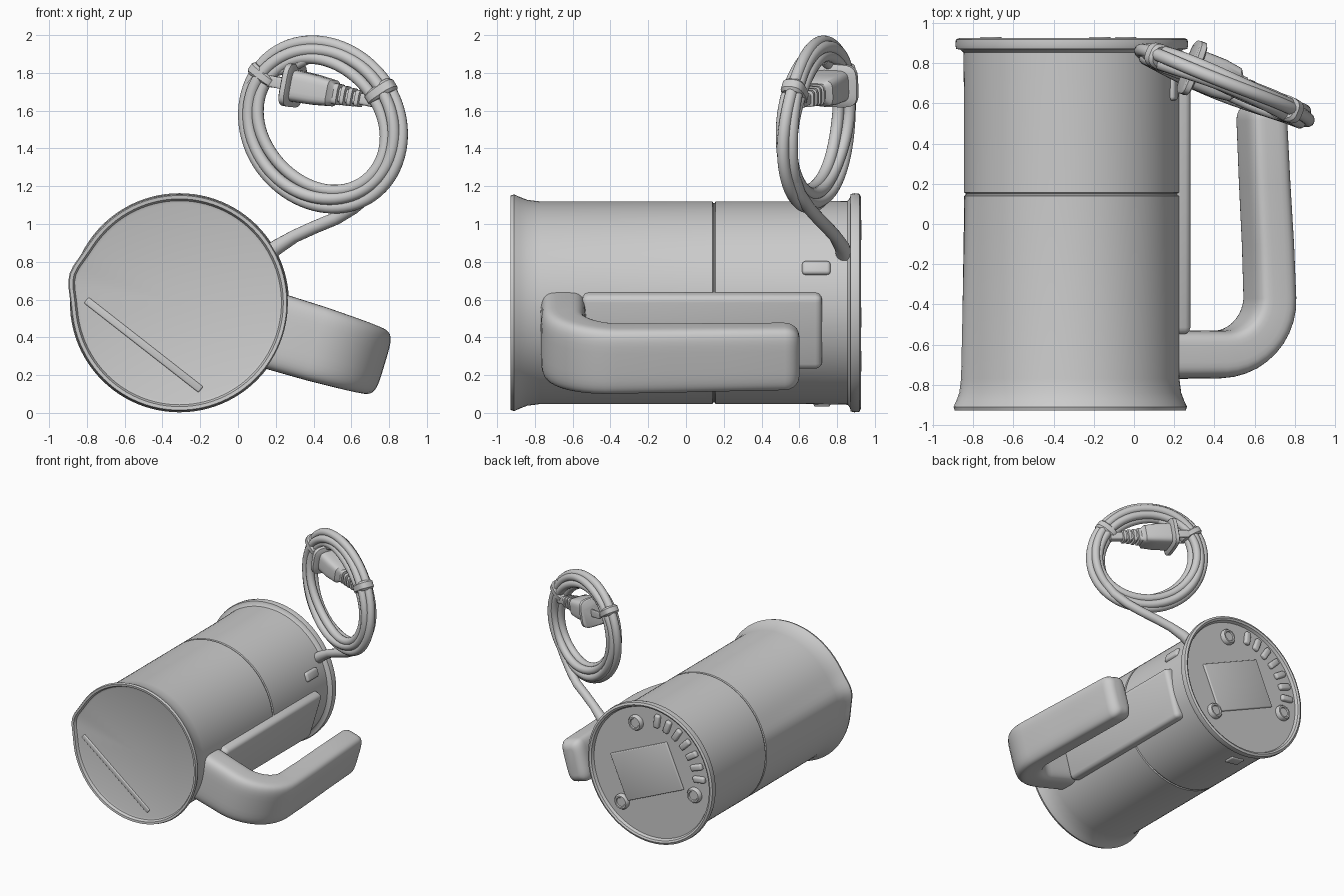
import bpy, bmesh, math
from mathutils import Vector, Matrix

if "Cube" in bpy.data.objects:
    bpy.data.objects.remove(bpy.data.objects["Cube"])

CX, CZ = -0.31, 0.583          # axis of the can (runs along y)
TILT = math.radians(16.7)      # handle leans below horizontal
RAD = Vector((math.cos(TILT), 0, -math.sin(TILT)))
TAN = Vector((math.sin(TILT), 0, math.cos(TILT)))


def finish(name, bm):
    bmesh.ops.recalc_face_normals(bm, faces=bm.faces)
    me = bpy.data.meshes.new(name)
    bm.to_mesh(me)
    bm.free()
    ob = bpy.data.objects.new(name, me)
    bpy.context.collection.objects.link(ob)
    return ob


def skin(name, rings, closed=False):
    bm = bmesh.new()
    vs = [[bm.verts.new(p) for p in r] for r in rings]
    n = len(vs[0])
    for i in range(len(vs) if closed else len(vs) - 1):
        a, b = vs[i], vs[(i + 1) % len(vs)]
        for j in range(n):
            bm.faces.new((a[j], a[(j + 1) % n], b[(j + 1) % n], b[j]))
    if not closed:
        bm.faces.new(vs[0])
        bm.faces.new(vs[-1])
    return finish(name, bm)


def lathe(name, profile, x, z, n=72, bulge=None):
    """Profile of (radius, y) turned about a y axis through x, z."""
    rings = []
    for r, y in profile:
        ring = []
        for j in range(n):
            a = 2 * math.pi * j / n
            rr = r + (bulge(a, r, y) if bulge else 0)
            ring.append((x + rr * math.cos(a), y, z + rr * math.sin(a)))
        rings.append(ring)
    return skin(name, rings)


def sweep(name, path, sizes, side, power=1.0, n=16, closed=False):
    """Rounded section (half sizes along side / across) swept along a path."""
    path = [Vector(p) for p in path]
    m, rings = len(path), []
    for i, p in enumerate(path):
        if closed:
            t = path[(i + 1) % m] - path[i - 1]
        else:
            t = path[min(i + 1, m - 1)] - path[max(i - 1, 0)]
        t.normalize()
        s = (side - t * side.dot(t)).normalized()
        o = t.cross(s)
        hs, ho = sizes[i] if isinstance(sizes, list) else sizes
        ring = []
        for j in range(n):
            a = 2 * math.pi * (j + 0.5) / n
            c, d = math.cos(a), math.sin(a)
            ring.append(p + s * hs * math.copysign(abs(c) ** power, c)
                        + o * ho * math.copysign(abs(d) ** power, d))
        rings.append(ring)
    return skin(name, rings, closed)


def box(name, loc, size, angle=0.0, bevel=0.01):
    bm = bmesh.new()
    bmesh.ops.create_cube(bm, size=1)
    bmesh.ops.scale(bm, vec=size, verts=bm.verts)
    bmesh.ops.bevel(bm, geom=bm.edges[:], offset=bevel, segments=3,
                    affect='EDGES', profile=0.5)
    bm.transform(Matrix.Translation(loc) @ Matrix.Rotation(angle, 4, 'Y'))
    return finish(name, bm)


# can body with flared rims, seam groove and a small pouring lip
def lip(a, r, y):
    if r < 0.52 or y > -0.76:
        return 0
    return 0.028 * math.exp(-((a - math.radians(166)) / 0.17) ** 2)


lathe("can_body", [
    (0.01, -0.9), (0.525, -0.9), (0.54, -0.905), (0.55, -0.926), (0.568, -0.928),
    (0.574, -0.91), (0.56, -0.88), (0.545, -0.84), (0.536, -0.77), (0.536, 0.14),
    (0.528, 0.145), (0.528, 0.152), (0.536, 0.157), (0.536, 0.6), (0.54, 0.855),
    (0.555, 0.868), (0.575, 0.872), (0.58, 0.89), (0.577, 0.918), (0.56, 0.926),
    (0.545, 0.918), (0.535, 0.895), (0.01, 0.895)], CX, CZ, 96, lip)

# crease across the front lid
box("lid_ridge", (-0.5, -0.9, 0.36), (0.77, 0.02, 0.04), math.radians(38), 0.008)

# handle mounting strip and the open-ended handle
centre = Vector((CX, 0, CZ))
box("handle_strip", centre + RAD * 0.49 + Vector((0, 0.085, 0)),
    (0.15, 1.27, 0.41), TILT, 0.035)

track = [(0.45, -0.65), (0.6, -0.65), (0.75, -0.65)]
track += [(0.75 + 0.28 * math.sin(a), -0.37 - 0.28 * math.cos(a))
          for a in [math.pi / 2 * k / 10 for k in range(1, 11)]]
track += [(1.02, -0.1), (1.003, 0.2), (0.988, 0.52)]
sizes = []
for i in range(len(track)):
    f = i / (len(track) - 1)
    sizes.append((0.205 - 0.032 * f, 0.122 - 0.022 * f))
for k in range(1, 6):                    # rounded tip
    a = math.pi / 2 * k / 5
    inset = 0.065 * (1 - math.cos(a))
    track.append((0.987, 0.52 + 0.08 * math.sin(a)))
    sizes.append((0.173 - inset, 0.1 - inset))
sweep("handle", [centre + RAD * r + Vector((0, y, 0)) for r, y in track],
      sizes, TAN, 0.45, 40)

# side switch and underside pad
box("side_switch", (0.19, 0.69, 0.765), (0.05, 0.15, 0.075), math.radians(-19), 0.018)
box("underside_pad", (-0.39, 0.72, 0.06), (0.12, 0.09, 0.04), math.radians(8), 0.012)

# rear plate: label panel, three feet, vent bumps
box("rear_panel", (CX + 0.04, 0.895, CZ), (0.57, 0.03, 0.39), math.radians(24), 0.008)
for k, deg in enumerate((110, 229, 349)):
    a = math.radians(deg)
    lathe(f"rear_foot_{k + 1}", [(0.062, 0.88), (0.062, 0.915), (0.052, 0.93),
                                 (0.04, 0.93), (0.035, 0.922), (0.005, 0.922)],
          CX - 0.41 * math.cos(a), CZ + 0.41 * math.sin(a), 28)
for k in range(7):
    a = math.radians(8 + 12.5 * k)
    box(f"vent_rib_{k + 1}", (CX - 0.45 * math.cos(a), 0.9, CZ + 0.45 * math.sin(a)),
        (0.11, 0.045, 0.05), a, 0.015)

# coiled cord, lying in a slanted plane
HUB = Vector((0.45, 0.69, 1.527))
NORMAL = Vector((0.4, 1, -0.05)).normalized()


def coil_point(a, off, depth):
    tilt = math.radians(125)
    u, v = (0.49 - off) * math.cos(a), (0.43 - off) * math.sin(a)
    dx = u * math.cos(tilt) - v * math.sin(tilt)
    dz = u * math.sin(tilt) + v * math.cos(tilt)
    return HUB + Vector((dx, -0.4 * dx + 0.05 * dz, dz)) + NORMAL * depth


layers = [(0.032, 0.0), (0.06, 0.026), (0.07, -0.026), (0.098, 0.024), (0.118, -0.018)]
for k, (off, depth) in enumerate(layers):
    pts = []
    for i in range(80):
        a = 2 * math.pi * i / 80
        pts.append(coil_point(a, off + 0.008 * math.sin(2 * a + k) * (k > 0),
                              depth + 0.006 * math.sin(3 * a + 2 * k)))
    sweep(f"cord_loop_{k + 1}", pts, (0.032, 0.032), NORMAL, 1, 14, True)

# cord from the can up to the coil
sweep("cord_tail", [(0.14, 0.84, 0.83), (0.21, 0.825, 0.88), (0.3, 0.79, 0.935),
                    (0.41, 0.745, 0.985), (0.52, 0.7, 1.03), (0.61, 0.65, 1.085),
                    (0.7, 0.6, 1.16), (0.77, 0.57, 1.25)],
      [(0.045, 0.045), (0.04, 0.04)] + [(0.034, 0.034)] * 6, NORMAL)

# ties that bundle the coil
for k, a in enumerate((math.radians(18), math.radians(-95))):
    ring = [coil_point(a + d, 0.078, 0) for d in (-0.08, -0.05, 0.05, 0.08)]
    sweep(f"cord_tie_{k + 1}", ring,
          [(0.052, 0.075), (0.064, 0.088), (0.064, 0.088), (0.052, 0.075)], NORMAL, 0.7, 20)

# plug: face flange, tapered grip, ribbed strain relief, two prongs
A, B = Vector((0.27, 0.785, 1.738)), Vector((0.74, 0.6, 1.645))
AX = (B - A).normalized()
UP = Vector((0.1, 0, 1))
prof = [(0, 0.125, 0.105), (0.008, 0.14, 0.115), (0.035, 0.14, 0.115), (0.043, 0.125, 0.1),
        (0.047, 0.1, 0.085), (0.16, 0.1, 0.08), (0.25, 0.088, 0.07), (0.27, 0.06, 0.055)]
for k in range(4):
    d = 0.275 + 0.04 * k
    w = 0.056 - 0.004 * k
    prof += [(d, w, w), (d + 0.022, w, w), (d + 0.026, w * 0.7, w * 0.7),
             (d + 0.036, w * 0.7, w * 0.7)]
prof.append((0.52, 0.032, 0.032))
sweep("plug", [A + AX * d for d, w, h in prof], [(h, w) for d, w, h in prof], UP, 0.45, 28)
ACROSS = AX.cross(UP).normalized()
for s in (-1, 1):
    base = A + ACROSS * 0.05 * s
    sweep(f"plug_prong_{'ab'[s > 0]}", [base, base - AX * 0.1, base - AX * 0.115],
          [(0.03, 0.009), (0.03, 0.009), (0.02, 0.006)], UP, 0.4, 12)

# cord end linking the coil with the plug side
sweep("cord_end", [(0.06, 0.85, 1.72), (0.12, 0.82, 1.79), (0.2, 0.8, 1.81), (0.28, 0.77, 1.83),
                   (0.36, 0.73, 1.87)], (0.028, 0.028), NORMAL)

# smooth shading with crisp edges
for ob in bpy.context.collection.objects:
    ob.select_set(True)
    bpy.context.view_layer.objects.active = ob
bpy.ops.object.shade_smooth_by_angle(angle=math.radians(35))
